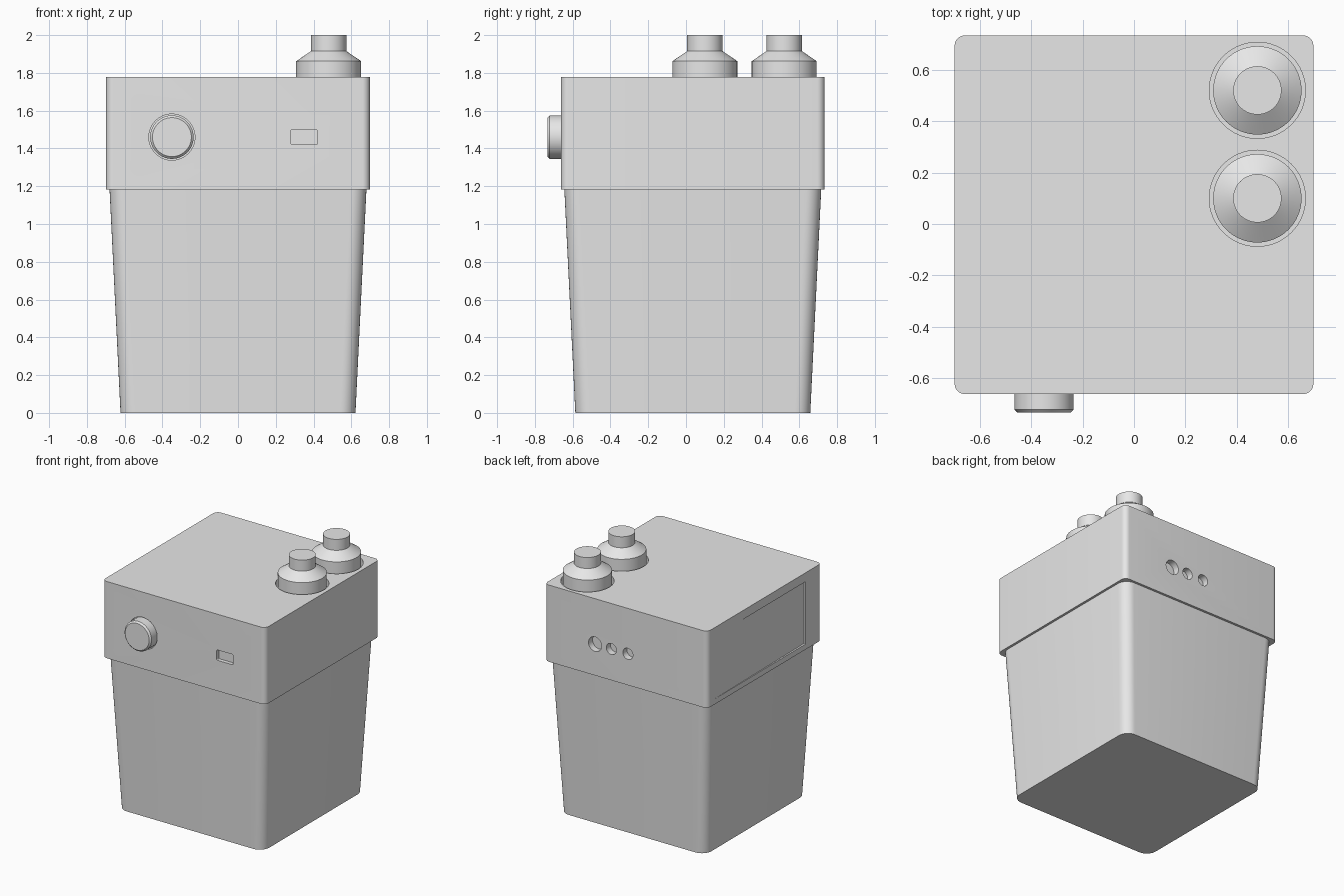
import bpy
import bmesh
from math import cos, sin, pi, radians
from mathutils import Matrix, Vector

start = bpy.data.objects.get("Cube")
if start:
    bpy.data.objects.remove(start, do_unlink=True)

grey = bpy.data.materials.new("plain grey")
grey.use_nodes = True
grey.diffuse_color = (0.8, 0.8, 0.8, 1)
grey.node_tree.nodes["Principled BSDF"].inputs["Base Color"].default_value = (0.8, 0.8, 0.8, 1)

CENTRE_Y = 0.036
LID_HALF = 0.698
LID_BOTTOM, LID_TOP = 1.183, 1.777
FRONT, BACK = CENTRE_Y - LID_HALF, CENTRE_Y + LID_HALF


def loft(name, rings):
    """Skin a stack of equal-length point rings and cap both ends."""
    bm = bmesh.new()
    loops = [[bm.verts.new(p) for p in ring] for ring in rings]
    count = len(loops[0])
    for low, high in zip(loops, loops[1:]):
        for i in range(count):
            j = (i + 1) % count
            bm.faces.new((low[i], low[j], high[j], high[i]))
    bm.faces.new(loops[0][::-1])
    bm.faces.new(loops[-1])
    bmesh.ops.recalc_face_normals(bm, faces=bm.faces)
    mesh = bpy.data.meshes.new(name)
    bm.to_mesh(mesh)
    bm.free()
    mesh.materials.append(grey)
    obj = bpy.data.objects.new(name, mesh)
    bpy.context.collection.objects.link(obj)
    return obj


def rounded_rect(hx, hy, radius, z, steps=8):
    points = []
    for k, (sx, sy) in enumerate([(1, 1), (-1, 1), (-1, -1), (1, -1)]):
        for s in range(steps + 1):
            a = (k + s / steps) * pi / 2
            points.append((sx * (hx - radius) + radius * cos(a),
                           sy * (hy - radius) + radius * sin(a), z))
    return points


def lathe(name, profile, place, tilt=0, sides=64):
    """Turn (radius, height) pairs round a local z axis, then tilt about x."""
    rings = [[(r * cos(2 * pi * i / sides), r * sin(2 * pi * i / sides), h)
              for i in range(sides)] for r, h in profile]
    obj = loft(name, rings)
    obj.data.transform(Matrix.Translation(place) @ Matrix.Rotation(radians(tilt), 4, 'X'))
    return obj


def cut(target, cutter):
    mod = target.modifiers.new("cut", 'BOOLEAN')
    mod.operation = 'DIFFERENCE'
    mod.solver = 'EXACT'
    mod.object = cutter
    bpy.context.view_layer.objects.active = target
    bpy.ops.object.modifier_apply(modifier=mod.name)
    bpy.data.objects.remove(cutter, do_unlink=True)


# Tapered lower tub
tub = loft("tapered_body", [rounded_rect(0.622, 0.622, 0.08, 0),
                            rounded_rect(0.68, 0.68, 0.08, LID_BOTTOM)])
tub.data.transform(Matrix.Translation((0, CENTRE_Y, 0)))

# Upper housing
housing = loft("upper_housing", [rounded_rect(LID_HALF, LID_HALF, 0.04, z)
                                 for z in (LID_BOTTOM, LID_TOP)])
housing.data.transform(Matrix.Translation((0, CENTRE_Y, 0)))

# Two stepped terminals in round wells
parts = [tub, housing]
for label, y in (("front", 0.10), ("back", 0.52)):
    cut(housing, lathe("well", [(0.187, -0.06), (0.187, 0.05)], (0.48, y, LID_TOP)))
    parts.append(lathe(label + "_terminal",
                       [(0.172, 1.717), (0.172, 1.862), (0.094, 1.915), (0.094, 2.0)],
                       (0.48, y, 0)))

# Push button in a close-fitting recess on the front
cut(housing, lathe("button_well", [(0.122, -0.03), (0.122, 0.05)], (-0.35, FRONT, 1.46), 90))
parts.append(lathe("front_button",
                   [(0.115, -0.03), (0.115, 0.06), (0.103, 0.072)],
                   (-0.35, FRONT, 1.46), 90))

# Small rectangular port on the front
port = loft("port_cutter", [rounded_rect(0.07, 0.04, 0.008, h, 3) for h in (-0.03, 0.05)])
port.data.transform(Matrix.Translation((0.35, FRONT, 1.46)) @ Matrix.Rotation(pi / 2, 4, 'X'))
cut(housing, port)

# Row of three sockets on the back
for x, radius in ((0.265, 0.056), (0.125, 0.043), (-0.016, 0.043)):
    cut(housing, lathe("socket", [(radius, -0.05), (radius, 0.05)], (x, BACK, 1.425), -90))

# Shallow sloping panel on the right side, deepest toward the front
outer, deep = -LID_HALF - 0.05, -LID_HALF + 0.015
outline = [(outer, -0.465), (deep, -0.465), (-LID_HALF + 0.001, 0.635), (outer, 0.635)]
cut(housing, loft("panel_cutter", [[(x, y, z) for x, y in outline] for z in (1.225, 1.708)]))

# Smooth round surfaces and keep the edges crisp
bpy.ops.object.select_all(action='DESELECT')
for obj in parts:
    obj.select_set(True)
bpy.context.view_layer.objects.active = housing
bpy.ops.object.shade_smooth_by_angle(angle=radians(25))
